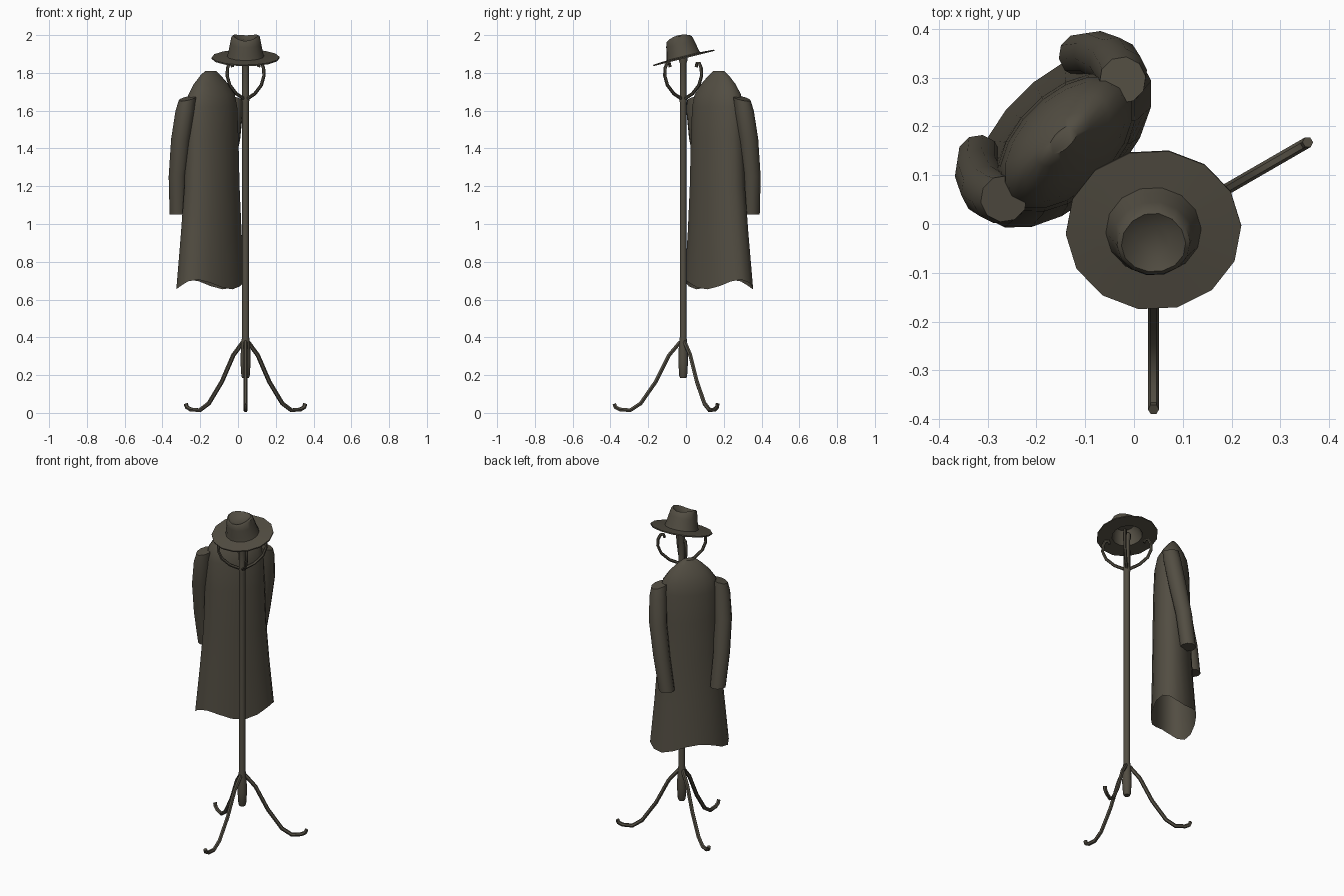
import bpy, bmesh, math
from mathutils import Vector, Matrix

if "Cube" in bpy.data.objects:
    bpy.data.objects.remove(bpy.data.objects["Cube"])

mat = bpy.data.materials.new("dark olive brown")
mat.diffuse_color = (0.085, 0.075, 0.055, 1)
mat.use_nodes = True
mat.node_tree.nodes["Principled BSDF"].inputs["Base Color"].default_value = mat.diffuse_color
PX, PY = 0.04, -0.015          # pole axis
TAU = 2 * math.pi


def loft(name, rings, cap0=True, cap1=True, angle=40):
    """Skin a list of point rings into one smooth-by-angle object."""
    bm = bmesh.new()
    vs = [[bm.verts.new(p) for p in r] for r in rings]
    n = len(vs[0])
    for a, b in zip(vs, vs[1:]):
        for i in range(n):
            j = (i + 1) % n
            bm.faces.new((a[i], a[j], b[j], b[i]))
    if cap0:
        bm.faces.new(vs[0][::-1])
    if cap1:
        bm.faces.new(vs[-1])
    bmesh.ops.recalc_face_normals(bm, faces=bm.faces)
    me = bpy.data.meshes.new(name)
    bm.to_mesh(me)
    bm.free()
    me.materials.append(mat)
    ob = bpy.data.objects.new(name, me)
    bpy.context.collection.objects.link(ob)
    bpy.ops.object.select_all(action='DESELECT')
    ob.select_set(True)
    bpy.context.view_layer.objects.active = ob
    bpy.ops.object.shade_smooth_by_angle(angle=math.radians(angle))
    return ob


def rod(name, path, rad, azimuth, sides=6):
    """Bent rod: path is (distance from pole, height) in a vertical plane."""
    out = Vector((math.cos(azimuth), math.sin(azimuth), 0))
    side = Vector((-out.y, out.x, 0))
    pts = [Vector((PX, PY, 0)) + out * r + Vector((0, 0, z)) for r, z in path]
    rings = []
    for i, p in enumerate(pts):
        t = Vector((0, 0, 0))
        if i > 0:
            t += (p - pts[i - 1]).normalized()
        if i < len(pts) - 1:
            t += (pts[i + 1] - p).normalized()
        up = t.normalized().cross(side)
        rings.append([p + rad * (side * math.cos(TAU * k / sides) + up * math.sin(TAU * k / sides))
                      for k in range(sides)])
    return loft(name, rings)


# Pole with thicker foot and small knob on top
prof = [(0.017, 0.185), (0.022, 0.195), (0.027, 0.27), (0.024, 0.36), (0.019, 0.40),
        (0.018, 1.64), (0.021, 1.66), (0.018, 1.69), (0.018, 1.85), (0.023, 1.865), (0.023, 1.89), (0.012, 1.9)]
loft("pole", [[(PX + r * math.cos(TAU * k / 10), PY + r * math.sin(TAU * k / 10), z)
               for k in range(10)] for r, z in prof])

# Three curved feet
leg = [(0.0, 0.385), (0.02, 0.37), (0.075, 0.305), (0.145, 0.165), (0.225, 0.05),
       (0.28, 0.014), (0.335, 0.018), (0.358, 0.03), (0.365, 0.048)]
for i in range(3):
    rod("leg_%d" % (i + 1), leg, 0.0115, math.radians(-90 + 120 * i))

# Four hooks on the diagonals
hook = [(0.01, 1.662), (0.07, 1.69), (0.118, 1.735), (0.138, 1.785), (0.135, 1.825),
        (0.122, 1.85), (0.104, 1.852), (0.098, 1.832)]
for i in range(4):
    rod("hook_%d" % (i + 1), hook, 0.009, math.radians(45 + 90 * i))

# Hat: brim and dented crown, hollow below, tipped forward
N = 14
tilt = Matrix.Translation((0.04, -0.012, 1.88)) @ Matrix.Rotation(math.radians(14), 4, 'X')
hat_prof = [(0.058, 0.088, 0), (0.075, 0.06, 0), (0.09, 0.0, 0), (0.18, -0.004, 0), (0.18, 0.003, 0),
            (0.098, 0.008, 0), (0.092, 0.03, 0), (0.083, 0.075, 0), (0.075, 0.108, 0.008),
            (0.066, 0.115, 0.008), (0.035, 0.096, 0.004)]
rings = []
for r, z, wave in hat_prof:
    ring = []
    for k in range(N):
        a = TAU * k / N + math.radians(3)
        ring.append(tilt @ Vector((r * math.cos(a), r * 0.94 * math.sin(a), z + wave * math.cos(2 * a))))
    rings.append(ring)
loft("hat", rings)


def coat_point(q, p, z):
    """q runs along the coat's width, p away from the pole."""
    s = math.sqrt(0.5)
    return Vector(((q - p) * s, (q + p) * s, z))


# Coat body: (height, half width, half depth, distance from pole axis), open wavy hem
sections = [(1.81, 0.038, 0.018, 0.225), (1.785, 0.07, 0.035, 0.225), (1.74, 0.115, 0.063, 0.222),
            (1.685, 0.153, 0.088, 0.218), (1.62, 0.166, 0.098, 0.216), (1.45, 0.172, 0.104, 0.215),
            (1.2, 0.18, 0.107, 0.215), (0.95, 0.2, 0.115, 0.22), (0.68, 0.226, 0.127, 0.226)]
M = 18
rings = []
for i, (z, a, b, p) in enumerate(sections):
    ring = []
    for k in range(M):
        t = TAU * k / M
        dz = 0.026 * math.cos(3 * t + 1.2) if i == len(sections) - 1 else 0
        ring.append(coat_point(0.02 + a * math.cos(t), p + b * math.sin(t), z + dz))
    rings.append(ring)
loft("coat_body", rings, cap1=False, angle=50)

# Sleeves hanging down each side: (height, offset along width, distance, radius)
sleeve = [(1.665, 0.172, 0.225, 0.048), (1.6, 0.18, 0.235, 0.052), (1.45, 0.186, 0.262, 0.052),
          (1.25, 0.172, 0.3, 0.048), (1.05, 0.147, 0.322, 0.045)]
for name, sgn in (("coat_sleeve_right", 1), ("coat_sleeve_left", -1)):
    rings = []
    for z, dq, p, r in sleeve:
        rings.append([coat_point(0.02 + sgn * (dq + r * math.cos(TAU * k / 10)),
                                 p + r * math.sin(TAU * k / 10),
                                 z - (0.015 * math.cos(TAU * k / 10) if z > 1.6 else 0))
                      for k in range(10)])
    loft(name, rings)
